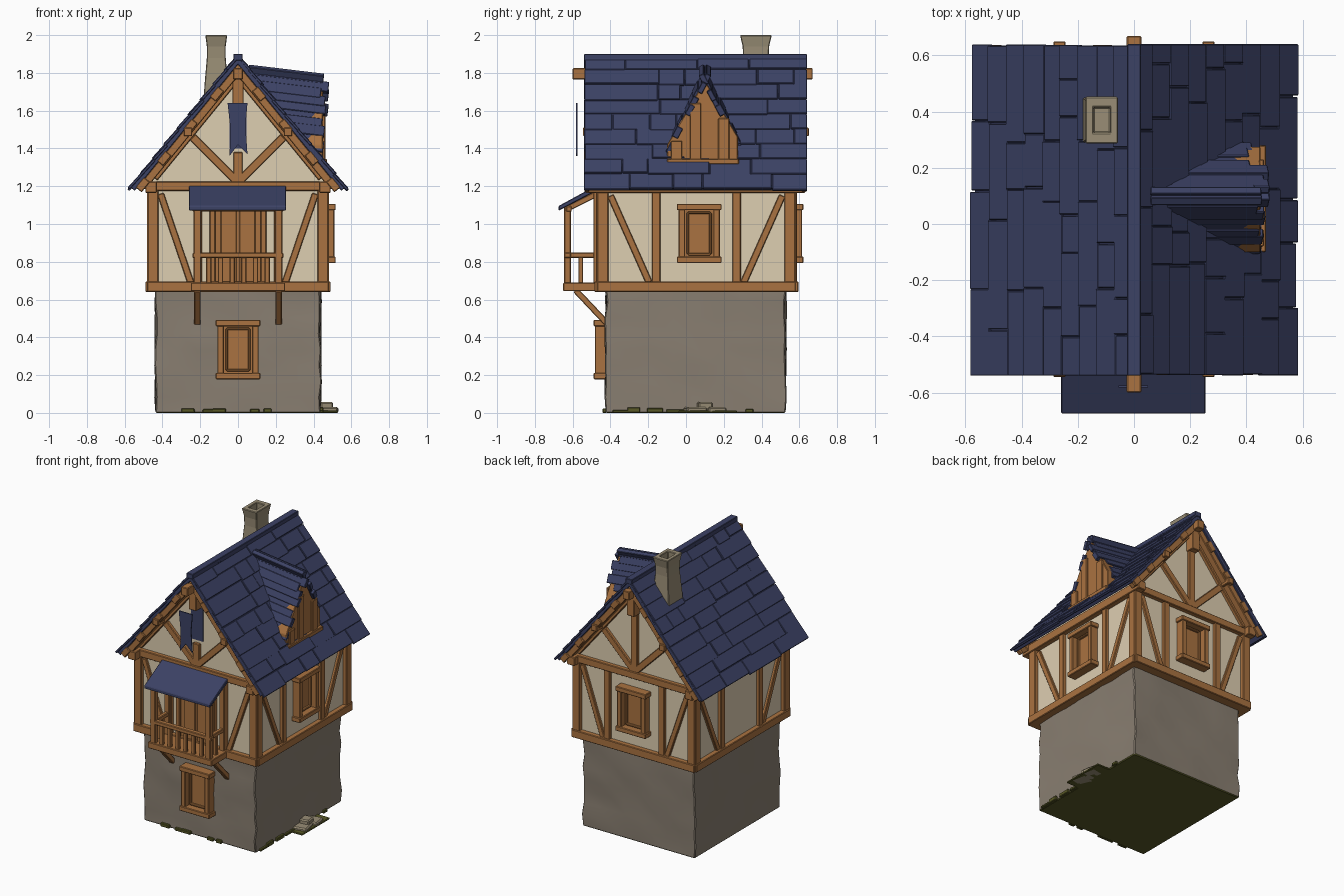
import bpy, bmesh, math, random
from mathutils import Matrix, Vector

random.seed(4)
if "Cube" in bpy.data.objects:
    bpy.data.objects.remove(bpy.data.objects["Cube"])


def material(name, r, g, b):
    m = bpy.data.materials.new(name)
    m.use_nodes = True
    m.diffuse_color = (r, g, b, 1)
    bsdf = m.node_tree.nodes["Principled BSDF"]
    bsdf.inputs["Base Color"].default_value = (r, g, b, 1)
    bsdf.inputs["Roughness"].default_value = 0.9
    return m


STONE = material("stone", .25, .21, .165)
PLASTER = material("plaster", .73, .62, .44)
TIMBER = material("timber", .40, .17, .052)
SLATE = material("blue_slate", .045, .054, .13)
MOSS = material("moss", .10, .10, .02)
CHIMNEY = material("chimney_stone", .32, .27, .18)

T, R = Matrix.Translation, Matrix.Rotation
WORLD = Matrix.Identity(4)


class Part:
    """One object collected from boxes, bars, outlines and lofts."""

    def __init__(self, name, mat):
        self.name, self.mat, self.bm = name, mat, bmesh.new()

    def box(self, lo, hi, frame=WORLD):
        lo, hi = Vector(lo), Vector(hi)
        m = frame @ T((lo + hi) / 2) @ Matrix.Diagonal((*(hi - lo), 1))
        bmesh.ops.create_cube(self.bm, size=1, matrix=m)

    def bar(self, p, q, w, frame=WORLD, depth=.045, off=0):
        """Beam lying on a wall frame, from (u, z) to (u, z)."""
        du, dz = q[0] - p[0], q[1] - p[1]
        mid = T(((p[0] + q[0]) / 2, -off, (p[1] + q[1]) / 2))
        h = math.hypot(du, dz) / 2
        self.box((-h, -depth / 2, -w / 2), (h, depth / 2, w / 2),
                 frame @ mid @ R(-math.atan2(dz, du), 4, 'Y'))

    def prism(self, points, d0, d1, frame=WORLD):
        """Outline in (u, z), pushed through the frame's depth."""
        a = [self.bm.verts.new(frame @ Vector((u, d0, z))) for u, z in points]
        b = [self.bm.verts.new(frame @ Vector((u, d1, z))) for u, z in points]
        self.bm.faces.new(a)
        self.bm.faces.new(b)
        for i in range(len(a)):
            self.bm.faces.new((a[i - 1], a[i], b[i], b[i - 1]))

    def finish(self, bevel=.004):
        bmesh.ops.recalc_face_normals(self.bm, faces=self.bm.faces)
        mesh = bpy.data.meshes.new(self.name)
        self.bm.to_mesh(mesh)
        self.bm.free()
        mesh.materials.append(self.mat)
        ob = bpy.data.objects.new(self.name, mesh)
        bpy.context.collection.objects.link(ob)
        if bevel:
            mod = ob.modifiers.new("soft_edges", 'BEVEL')
            mod.width, mod.segments = bevel, 1
        return ob


# Wall frames: local x runs along the wall, local -y points outwards
FRONT = T((0, -.45, 0))
BACK = T((0, .56, 0)) @ R(math.pi, 4, 'Z')
RIGHT = T((.455, .055, 0)) @ R(math.pi / 2, 4, 'Z')
LEFT = T((-.455, .055, 0)) @ R(-math.pi / 2, 4, 'Z')

# Uneven stone ground floor with a mossy underside
p = Part("stone_base", STONE)
p.box((-.437, -.425, 0), (.437, .527, .67))
bmesh.ops.subdivide_edges(p.bm, edges=p.bm.edges, cuts=7, use_grid_fill=True)
for v in p.bm.verts:
    if v.co.z > .01:
        v.co += Vector((random.uniform(-.007, .007), random.uniform(-.007, .007), 0))
base = p.finish(.006)
base.data.materials.append(MOSS)
for f in base.data.polygons:
    f.use_smooth = True
    if f.normal.z < -.9:
        f.material_index = 1
bpy.context.view_layer.objects.active = base
base.select_set(True)
bpy.ops.object.shade_smooth_by_angle(angle=math.radians(40))

# Plastered upper floor with gables
p = Part("plaster_walls", PLASTER)
p.prism([(-.455, .66), (.455, .66), (.455, 1.27), (0, 1.83), (-.455, 1.27)], -.45, .56)
p.finish(0)


def wall_timbers(name, frame, corner, top):
    p = Part(name, TIMBER)
    p.bar((-corner - .03, .668), (corner + .03, .668), .055, frame, .07)
    p.bar((-corner - .03, top), (corner + .03, top), .05, frame, .06)
    for s in (-1, 1):
        p.bar((s * corner, .65), (s * corner, top), .058, frame, .055)
        p.bar((s * .213, .66), (s * .213, top), .046, frame)
        p.bar((s * (corner - .04), top - .04), (s * .25, .69), .036, frame, .035)
    return p


def window(name, frame, u, z):
    """Shuttered window with a wider sill and lintel."""
    p = Part(name, TIMBER)
    p.box((u - .09, -.012, z - .14), (u + .09, .01, z + .14), frame)
    for s in (-1, 1):
        p.bar((u + s * .092, z - .14), (u + s * .092, z + .14), .034, frame, .07, .02)
        p.bar((u - .118, z + s * .14), (u + .118, z + s * .14), .034, frame, .08, .022)
        p.bar((u + s * .06, z - .11), (u + s * .06, z + .11), .014, frame, .03, .012)
        p.bar((u - .06, z + s * .11), (u + .06, z + s * .11), .014, frame, .03, .012)
    p.finish()


for name, frame in (("right_timbers", RIGHT), ("left_timbers", LEFT)):
    wall_timbers(name, frame, .495, 1.19).finish()
for name, frame in (("front_timbers", FRONT), ("back_timbers", BACK)):
    p = wall_timbers(name, frame, .45, 1.2)
    # Gable post and braces
    p.bar((0, 1.2), (0, 1.38 if frame is FRONT else 1.8), .05, frame)
    p.bar((0, 1.63), (0, 1.82), .06, frame, .08, .02)
    for s in (-1, 1):
        p.bar((s * .01, 1.23), (s * .24, 1.46), .044, frame)
        p.bar((s * .45, 1.25), (0, 1.80), .06, frame)
    p.finish()
window("right_window", RIGHT, .015, .95)
window("back_window", BACK, 0, .95)
window("ground_window", T((0, -.427, 0)), 0, .335)

# Main roof: slab plus overlapping uneven slate courses
SLOPE = math.hypot(.58, .71)
PITCH = math.atan2(.71, .58)
p, rakes = Part("main_roof", SLATE), Part("barge_boards", TIMBER)
for turn in (0, math.pi):
    frame = T((0, .05, 1.9)) @ R(turn, 4, 'Z') @ R(PITCH, 4, 'Y')
    p.box((0, -.585, -.035), (SLOPE - .01, .585, -.008), frame)
    rows = 9
    for i in range(rows):
        x0, y = SLOPE * i / rows, -.59
        while y < .59:
            y1 = min(y + random.uniform(.12, .4), .59)
            if y1 > .53:
                y1 = .59
            end = x0 + SLOPE / rows + random.uniform(-.004, .012)
            lift = random.uniform(-.003, .004)
            tilt = frame @ T((x0, 0, lift)) @ R(-.05, 4, 'Y')
            p.box((0, y + random.uniform(0, .006), -.018), (end - x0, y1, -.003), tilt)
            y = y1
    for s in (-1, 1):
        rakes.box((.03, s * .545 - .03, -.075), (SLOPE - .05, s * .545 + .03, -.033), frame)
        for x in (.2, .42, .64, .82):
            rakes.box((x, s * .575 - .012, -.068), (x + .07, s * .575 + .012, -.026), frame)
p.box((-.025, -.54, 1.865), (.025, .64, 1.9))
p.finish(.003)
rakes.finish()

# Ridge beam, wall plates and purlins that project at the gables
p = Part("roof_beams", TIMBER)
p.box((-.026, -.6, 1.765), (.026, .67, 1.825))
for s in (-1, 1):
    p.box((s * .46 - .03, -.53, 1.165), (s * .46 + .03, .63, 1.225))
    p.box((s * .265 - .022, -.545, 1.465), (s * .265 + .022, .65, 1.51))
p.finish()

# Dormer: timber front with loose planks and a ragged chevron roof
SIDE = T((0, .1, 0)) @ R(math.pi / 2, 4, 'Z')
p = Part("dormer_front", TIMBER)
p.prism([(-.2, 1.31), (.175, 1.31), (.175, 1.46), (0, 1.76), (-.2, 1.42)], -.45, -.25, SIDE)
for u, top in ((-.15, 1.44), (-.05, 1.64), (.1, 1.56)):
    p.box((u - .03, -.463, 1.32), (u + .03, -.445, top), SIDE)
p.box((-.2, -.47, 1.315), (.18, -.44, 1.345), SIDE)
p.finish()
p = Part("dormer_roof", SLATE)
drop = math.atan2(.41, .22)
for turn in (0, math.pi):
    frame = T((0, .1, 1.85)) @ R(.12, 4, 'Y') @ R(turn + math.pi / 2, 4, 'Z') @ R(drop, 4, 'Y')
    side = -1 if turn == 0 else 1
    for i in range(10):
        reach = .47 + random.uniform(-.04, .035)
        x0 = i * .045
        a, b = sorted((side * .06, side * reach))
        p.box((x0 - .005, a, -.035), (x0 + .055, b, random.uniform(-.012, 0)), frame)
p.finish(.003)

# Flared hollow chimney
p = Part("chimney", CHIMNEY)
rings = []
for z, hx, hy in ((1.55, .075, .085), (1.74, .062, .078), (1.88, .05, .068),
                  (1.94, .05, .07), (2, .058, .084), (2, .03, .045), (1.92, .03, .045)):
    rings.append([p.bm.verts.new((-.115 + sx * hx, .37 + sy * hy, z))
                  for sx, sy in ((-1, -1), (1, -1), (1, 1), (-1, 1))])
for lower, upper in zip(rings, rings[1:]):
    for i in range(4):
        p.bm.faces.new((lower[i - 1], lower[i], upper[i], upper[i - 1]))
p.bm.faces.new(rings[-1])
p.bm.faces.new(rings[0])
p.finish()

# Balcony deck, posts, railings, braces and door
p = Part("balcony", TIMBER)
p.box((-.25, -.65, .645), (.25, -.45, .69))
p.box((-.24, -.645, .82), (.24, -.61, .848))
p.box((-.24, -.635, 1.065), (.24, -.605, 1.095))
for s in (-1, 1):
    x = s * .215
    p.box((x - .02, -.645, .65), (x + .02, -.61, 1.09))
    p.box((x - .02, -.49, .65), (x + .02, -.455, 1.17))
    p.box((x - .014, -.63, .82), (x + .014, -.46, .848))
    p.box((x - .013, -.57, .68), (x + .013, -.545, .83))
    brace = T((x, 0, 0)) @ R(math.pi / 2, 4, 'Z')
    p.bar((-.585, .65), (-.42, .475), .032, brace, .034)
    p.bar((-.63, 1.08), (-.46, 1.165), .03, brace, .034)
for i in range(6):
    x = -.155 + i * .062
    p.box((x - .014, -.637, .68), (x + .014, -.615, .825))
p.finish()
p = Part("balcony_door", TIMBER)
p.box((-.13, -.462, .68), (.13, -.44, 1.12))
for s in (-1, 1):
    p.bar((s * .135, .68), (s * .135, 1.12), .03, FRONT, .06)
    p.bar((s * .05, .69), (s * .05, 1.1), .085, FRONT, .04)
p.finish()
p = Part("balcony_awning", SLATE)
p.prism([(-.675, 1.07), (-.675, 1.095), (-.455, 1.215), (-.455, 1.185)], -.255, .26,
        R(math.pi / 2, 4, 'Z'))
p.finish()

# Swallow-tailed cloth hung before the gable, and the dark opening behind it
p = Part("gable_banner", SLATE)
p.prism([(-.055, 1.64), (.05, 1.64), (.04, 1.52), (.05, 1.37), (.0, 1.42), (-.045, 1.36),
         (-.04, 1.5)], -.582, -.575)
p.finish(0)
p = Part("gable_opening", SLATE)
p.box((-.045, -.457, 1.4), (.045, -.449, 1.63))
p.finish(0)

# Fallen stones and moss at the foot of the walls
p = Part("loose_stones", CHIMNEY)
for x, y, r, h in ((.47, .05, .05, .03), (.48, .16, .045, .03), (.465, .1, .035, .058)):
    p.box((-r, -r * 1.1, 0), (r, r * 1.1, h), T((x, y, 0)) @ R(r * 4, 4, 'Z'))
p.finish(.008)
p = Part("moss_patches", MOSS)
p.box((.42, -.04, 0), (.53, .27, .012))
for frame, half in ((T((0, -.43, 0)), .4), (T((.44, .05, 0)) @ R(math.pi / 2, 4, 'Z'), .44)):
    for i in range(7):
        u, w = random.uniform(-half, half), random.uniform(.02, .05)
        p.box((u - w, -.012, 0), (u + w, .01, random.uniform(.012, .03)), frame)
p.finish()
